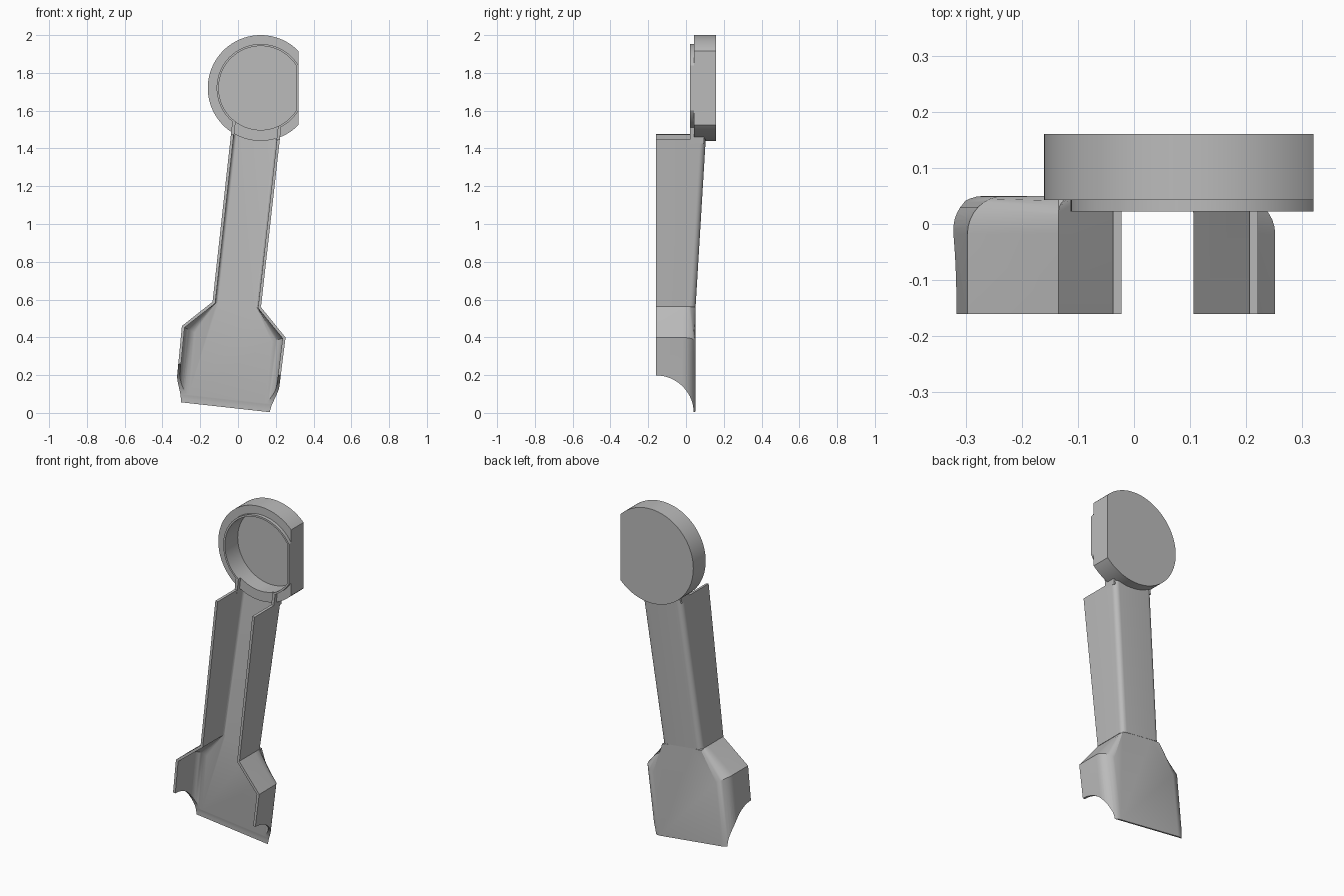
import bpy, bmesh, math
from mathutils import Matrix

cube = bpy.data.objects.get("Cube")
if cube:
    bpy.data.objects.remove(cube, do_unlink=True)

grey = bpy.data.materials.new("plain_grey")
grey.use_nodes = True
COLOR = (0.5, 0.5, 0.5, 1)
grey.diffuse_color = COLOR
grey.node_tree.nodes["Principled BSDF"].inputs["Base Color"].default_value = COLOR

# The whole arm leans about the y axis
LEAN = Matrix.Translation((-0.067, 0, 0.03)) @ Matrix.Rotation(math.radians(6.34), 4, 'Y')
WORLD = Matrix.Identity(4)
EYE = (0.12, 1.72)


def finish(bm, name, frame):
    bmesh.ops.recalc_face_normals(bm, faces=bm.faces[:])
    mesh = bpy.data.meshes.new(name)
    bm.to_mesh(mesh)
    bm.free()
    mesh.materials.append(grey)
    obj = bpy.data.objects.new(name, mesh)
    obj.matrix_world = frame
    bpy.context.collection.objects.link(obj)
    return obj


def prism(name, outline, front, back, fillet=0, frame=LEAN, segments=8, keep=lambda e: True):
    """Extrude an x-z outline from y=front to y=back(z), rounding the back rim."""
    bm = bmesh.new()
    f = [bm.verts.new((x, front, z)) for x, z in outline]
    b = [bm.verts.new((x, back(z), z)) for x, z in outline]
    bm.faces.new(f)
    bm.faces.new(b[::-1])
    for i in range(len(f)):
        j = (i + 1) % len(f)
        bm.faces.new((f[i], b[i], b[j], f[j]))
    if fillet:
        rim = [e for e in bm.edges if e.verts[0] in b and e.verts[1] in b and keep(e)]
        bmesh.ops.bevel(bm, geom=rim, offset=fillet, segments=segments, profile=0.5, affect='EDGES')
    return finish(bm, name, frame)


def mirrored(half):
    return half + [(-x, z) for x, z in reversed(half)]


def circle(r, n=96):
    return [(EYE[0] + r * math.cos(2 * math.pi * i / n),
             EYE[1] + r * math.sin(2 * math.pi * i / n)) for i in range(n)]


def box(name, x, y, z, frame=LEAN):
    return prism(name, [(x[0], z[0]), (x[1], z[0]), (x[1], z[1]), (x[0], z[1])],
                 y[0], lambda _: y[1], frame=frame)


def combine(target, tool, operation='DIFFERENCE'):
    mod = target.modifiers.new("join", 'BOOLEAN')
    mod.operation, mod.object, mod.solver = operation, tool, 'EXACT'
    bpy.context.view_layer.update()
    bpy.context.view_layer.objects.active = target
    bpy.ops.object.modifier_apply(modifier=mod.name)
    bpy.data.objects.remove(tool, do_unlink=True)


def slanted(e):
    return abs(e.verts[0].co.z - e.verts[1].co.z) > 0.01


def not_bottom(e):
    return max(v.co.z for v in e.verts) > 0.01


# Channel body: wide paddle plus narrow arm, hollowed from the front
body = prism("channel_body", mirrored([(0.27, 0), (0.276, 0.402), (0.129, 0.547), (0.065, 0.62)]),
             -0.16, lambda z: 0.05, 0.068, keep=not_bottom)
arm = prism("arm", mirrored([(0.129, 0.55), (0.13, 1.44)]), -0.16,
            lambda z: 0.051 + 0.06 * (z - 0.55), 0.03, keep=slanted)
combine(body, arm, 'UNION')
combine(body, prism("paddle_hollow", mirrored([(0.254, -0.1), (0.261, 0.396), (0.108, 0.546), (0.055, 0.603)]),
                    -0.3, lambda z: 0.035, 0.055, keep=not_bottom))
combine(body, prism("arm_hollow", mirrored([(0.114, 0.53), (0.115, 1.6)]), -0.3,
                    lambda z: 0.036 + 0.06 * (z - 0.55), 0.017, keep=slanted))

# Round scoop under the paddle walls
bm = bmesh.new()
bmesh.ops.create_cone(bm, cap_ends=True, segments=96, radius1=0.2, radius2=0.2, depth=1,
                      matrix=Matrix.Translation((0, -0.16, 0)) @ Matrix.Rotation(math.pi / 2, 4, 'Y'))
combine(body, finish(bm, "scoop", LEAN))

# Round housing with a flat side and a rounded back
housing = prism("round_housing", circle(0.28), 0.043, lambda z: 0.16, 0.022, WORLD, 5)
rim = prism("rim_ring", circle(0.233), 0.022, lambda z: 0.06, frame=WORLD)
combine(rim, box("rim_gap", (-0.113, 0.113), (-0.1, 0.043), (1.3, 1.6)))
combine(housing, rim, 'UNION')
combine(housing, box("flat_side", (0.32, 0.6), (-0.2, 0.4), (1.2, 2.2), WORLD))
bore = prism("bore", circle(0.222), -0.1, lambda z: 0.143, frame=WORLD)
combine(bore, box("bore_flat", (0.308, 0.6), (-0.2, 0.4), (1.2, 2.2), WORLD))
combine(housing, bore)

# Small tabs tying the arm walls to the housing
tabs = [box(name, x, (0.022, 0.095), (1.42, 1.505))
        for name, x in (("left_tab", (0.113, 0.13)), ("right_tab", (-0.13, -0.113)))]
for tab in tabs:
    combine(tab, prism("tab_trim", circle(0.222), -0.1, lambda z: 0.3, frame=WORLD))

bpy.ops.object.select_all(action='DESELECT')
for obj in [body, housing] + tabs:
    obj.select_set(True)
bpy.context.view_layer.objects.active = body
bpy.ops.object.shade_smooth_by_angle(angle=math.radians(30))
